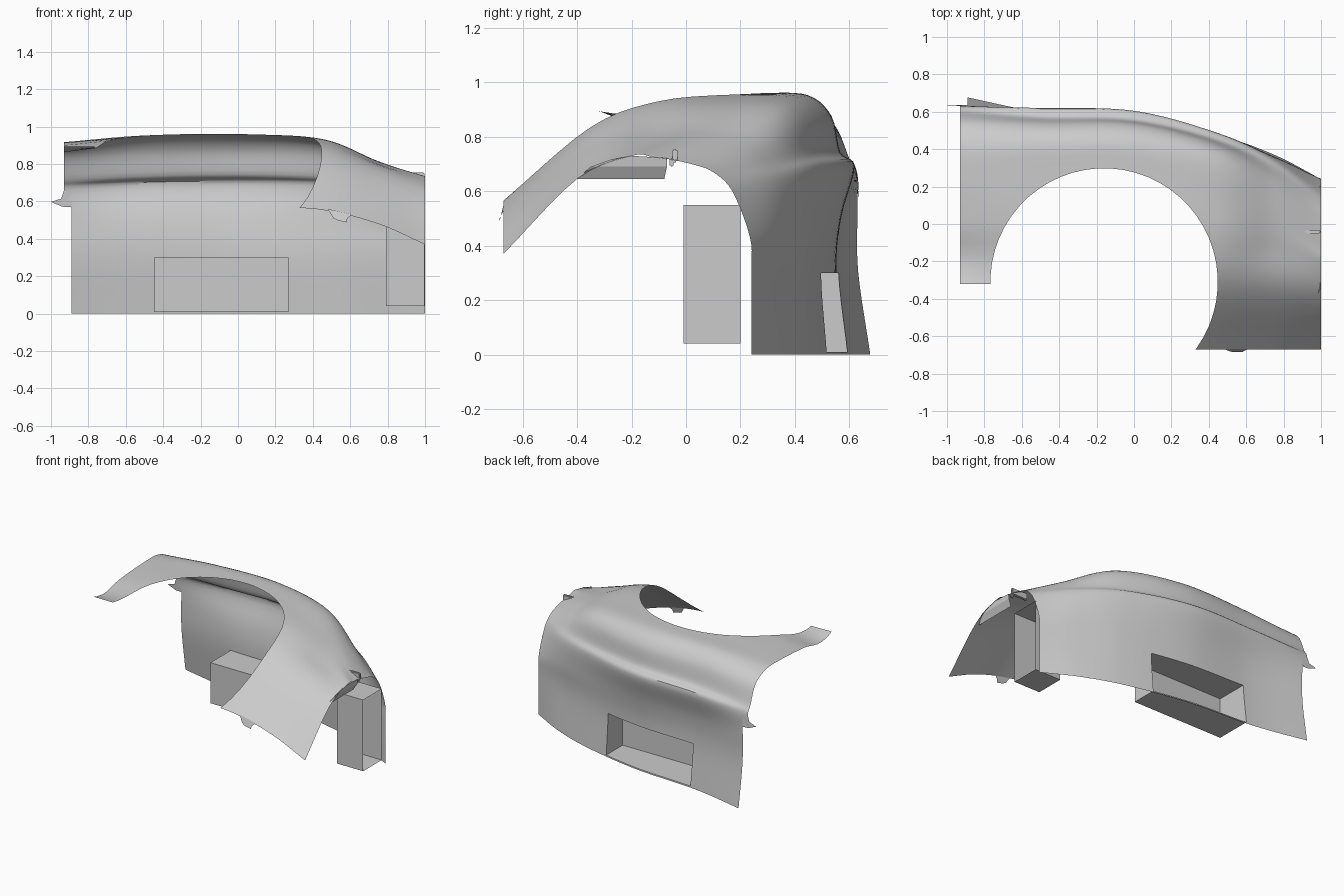
import bpy, bmesh, math
from mathutils import Vector

cube = bpy.data.objects.get("Cube")
if cube:
    bpy.data.objects.remove(cube)

grey = bpy.data.materials.new("primer grey")
grey.use_nodes = True
COLOUR = (0.6, 0.6, 0.6, 1)
grey.diffuse_color = COLOUR
grey.node_tree.nodes["Principled BSDF"].inputs["Base Color"].default_value = COLOUR


def finish(name, bm, angle=35):
    bmesh.ops.recalc_face_normals(bm, faces=bm.faces)
    mesh = bpy.data.meshes.new(name)
    bm.to_mesh(mesh)
    bm.free()
    mesh.materials.append(grey)
    obj = bpy.data.objects.new(name, mesh)
    bpy.context.collection.objects.link(obj)
    bpy.ops.object.select_all(action='DESELECT')
    obj.select_set(True)
    bpy.context.view_layer.objects.active = obj
    bpy.ops.object.shade_smooth_by_angle(angle=math.radians(angle))
    return obj


def spline(pts, t):
    """Smooth curve through pts, t runs from 0 to len - 1."""
    i = min(int(t), len(pts) - 2)
    f = t - i
    b, c = pts[i], pts[i + 1]
    a = pts[i - 1] if i else 2 * b - c
    d = pts[i + 2] if i + 2 < len(pts) else 2 * c - b
    return b + 0.5 * f * (c - a + f * (2 * a - 5 * b + 4 * c - d + f * (3 * (b - c) + d - a)))


def cut(bm, co, no, test):
    """Split the faces that pass the test along a plane."""
    faces = [f for f in bm.faces if test(f.calc_center_median())]
    geom = faces + list({e for f in faces for e in f.edges}) + list({v for f in faces for v in f.verts})
    bmesh.ops.bisect_plane(bm, geom=geom, plane_co=co, plane_no=no, dist=1e-5)


def remove(bm, test):
    faces = [f for f in bm.faces if test(f.calc_center_median())]
    bmesh.ops.delete(bm, geom=faces, context='FACES')


def plate(name, points):
    bm = bmesh.new()
    bm.faces.new([bm.verts.new(p) for p in points])
    return finish(name, bm)


def box(name, low, high, open_side=None, bevel=0):
    bm = bmesh.new()
    bmesh.ops.create_cube(bm, size=1)
    low, high = Vector(low), Vector(high)
    for v in bm.verts:
        v.co = (low + high) / 2 + v.co * (high - low)
    if bevel:
        bmesh.ops.bevel(bm, geom=bm.edges[:], offset=bevel, segments=2, affect='EDGES')
    if open_side:
        bm.normal_update()
        faces = [f for f in bm.faces if f.normal.dot(Vector(open_side)) > 0.9]
        bmesh.ops.delete(bm, geom=faces, context='FACES')
    return finish(name, bm)


# Guide lines of the body panel, from the wall's foot over the shoulder to the front edge
STATIONS = [-.93, -.5, 0, .45, .75, 1]
GUIDES = [
    ([.685, .6, .565, .475, .37, .24], [0] * 6),
    ([.64, .565, .54, .455, .35, .24], [.3] * 6),
    ([.635, .575, .56, .47, .36, .235], [.5, .5, .5, .5, .48, .43]),
    ([.63, .62, .605, .485, .345, .17], [.66, .685, .69, .68, .64, .6]),
    ([.6, .57, .555, .445, .3, .1], [.72, .735, .745, .735, .7, .67]),
    ([.54, .53, .525, .41, .24, .03], [.85, .87, .875, .86, .765, .697]),
    ([.42, .44, .44, .33, .16, -.05], [.91, .945, .95, .92, .8, .715]),
    ([.25, .27, .28, .15, .05, -.12], [.915, .95, .96, .93, .815, .725]),
    ([0, 0, 0, -.1, -.12, -.2], [.9, .94, .95, .925, .805, .73]),
    ([-.27, -.27, -.3, -.35, -.35, -.4], [.875, .9, .9, .835, .755, .645]),
    ([-.67] * 6, [1.1, .8, .6, .555, .48, .37]),
]
U, V = 60, 50
bm = bmesh.new()
rows = []
for i in range(U + 1):
    u = i / U * (len(STATIONS) - 1)
    section = [spline([Vector(p) for p in zip(STATIONS, ys, zs)], u) for ys, zs in GUIDES]
    rows.append([bm.verts.new(spline(section, j / V * (len(GUIDES) - 1))) for j in range(V + 1)])
for a, b in zip(rows, rows[1:]):
    for j in range(V):
        bm.faces.new((a[j], a[j + 1], b[j + 1], b[j]))

# Round wheel opening through the top
CENTRE, RADIUS, SIDES = Vector((-.16, -.31, 0)), .607, 56


def from_centre(p):
    return (Vector((p.x, p.y, 0)) - CENTRE).length


def near_opening(p):
    return p.z > .5 and p.y < .36 and .5 < from_centre(p) < .72


for k in range(SIDES):
    a = math.tau * k / SIDES
    n = Vector((math.cos(a), math.sin(a), 0))
    cut(bm, CENTRE + n * RADIUS, n,
        lambda p: near_opening(p) and (p - CENTRE).dot(n) > from_centre(p) * .97)
remove(bm, lambda p: p.z > .5 and p.y < .36 and from_centre(p) < RADIUS)

# Short arm on one side, and the trimmed end of the wall
cut(bm, (0, -.32, 0), (0, 1, 0), lambda p: p.x < -.6 and p.y < 0)
remove(bm, lambda p: p.x < .2 and p.y < -.32)
cut(bm, (-.89, 0, 0), (1, 0, 0), lambda p: p.x < -.8 and p.z < .6)
remove(bm, lambda p: p.x < -.89 and p.z < .6)

# Rectangular pocket pushed in from the wall
X0, X1, Z0, Z1, DEPTH = -.45, .27, .01, .3, .33


def on_wall(p):
    return p.z < .45 and p.y > .3 and -.6 < p.x < .4


for x in (X0, X1):
    cut(bm, (x, 0, 0), (1, 0, 0), on_wall)
for z in (Z0, Z1):
    cut(bm, (0, 0, z), (0, 0, 1), on_wall)
remove(bm, lambda p: on_wall(p) and X0 < p.x < X1 and Z0 < p.z < Z1)
E = .001
rim = [e for e in bm.edges if e.is_boundary and all(
    X0 - E < v.co.x < X1 + E and Z0 - E < v.co.z < Z1 + E and v.co.y > .3 for v in e.verts)]
grown = bmesh.ops.extrude_edge_only(bm, edges=rim)["geom"]
for v in grown:
    if isinstance(v, bmesh.types.BMVert):
        v.co.y = DEPTH
inner = [e for e in grown if isinstance(e, bmesh.types.BMEdge) and e.is_boundary]
bmesh.ops.contextual_create(bm, geom=inner)
finish("body_panel", bm)

# Side pocket, open outwards
box("side_pocket", (.79, -.01, .04), (.998, .2, .55), open_side=(1, 0, 0))

# Folded flange under the side edge
plate("side_flange_upper", [(.995, -.35, .69), (.995, -.07, .69), (.998, -.07, .722),
                            (.998, -.2, .73), (.998, -.28, .715)])
plate("side_flange_lower", [(.97, -.4, .645), (.97, -.08, .645), (.995, -.07, .69), (.995, -.35, .69)])

# Small fixings and tabs
box("side_clip_bar", (.87, -.05, .705), (.998, -.032, .755), bevel=.005)
box("side_clip_foot", (.975, -.06, .69), (.998, -.045, .72), bevel=.004)
plate("front_tab", [(.48, -.668, .56), (.51, -.68, .51), (.53, -.685, .5), (.58, -.685, .488),
                    (.585, -.68, .51), (.61, -.668, .53)])
plate("end_tab", [(-.93, .63, .66), (-.945, .632, .615), (-1, .635, .598), (-.94, .635, .572),
                  (-.89, .635, .57), (-.89, .63, .66)])
